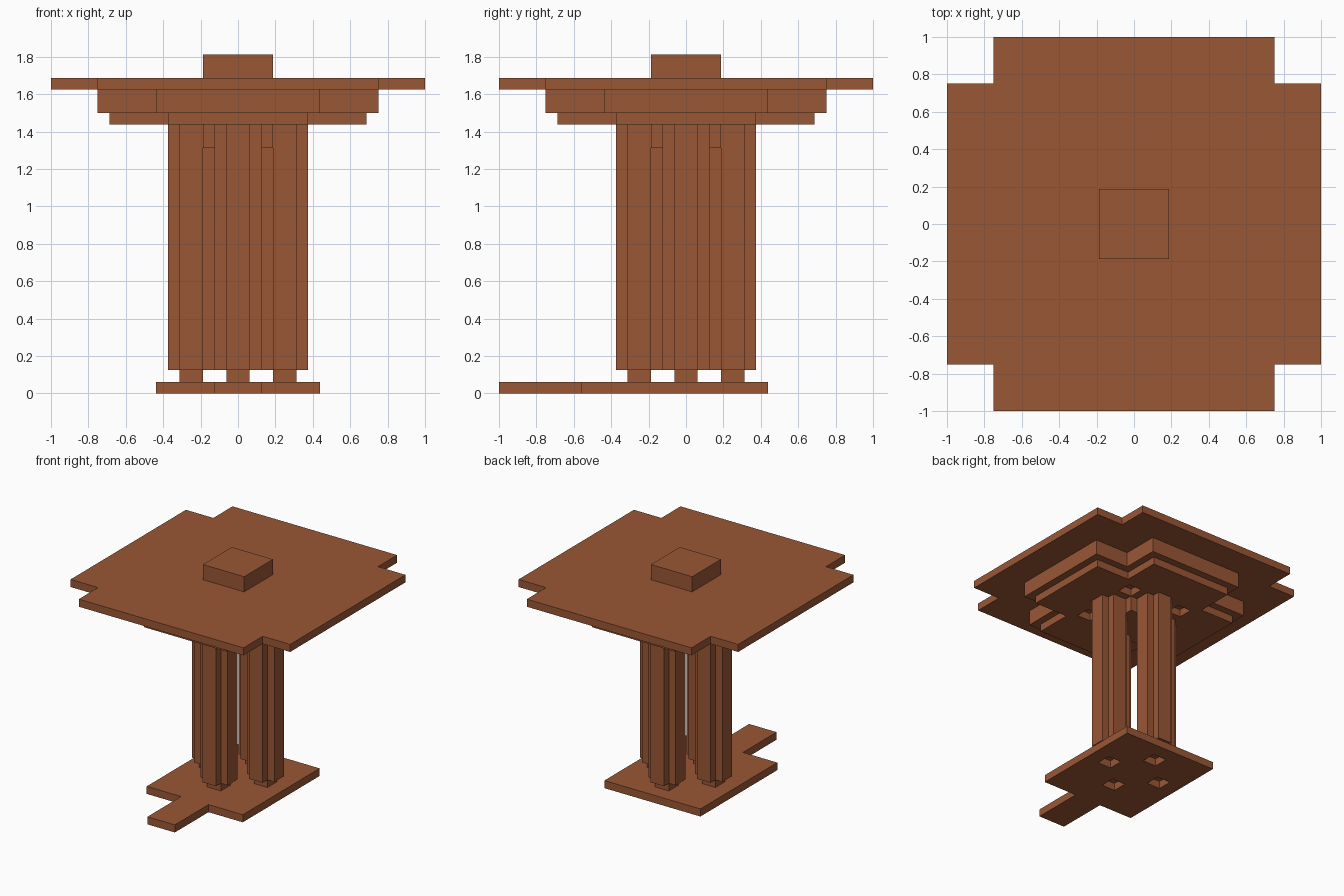
import bpy
import bmesh

old = bpy.data.objects.get("Cube")
if old:
    bpy.data.objects.remove(old, do_unlink=True)

U = 1 / 16  # building grid step

brown = bpy.data.materials.new("warm_brown")
brown.use_nodes = True
colour = (0.322, 0.096, 0.037, 1)
brown.diffuse_color = colour
brown.node_tree.nodes["Principled BSDF"].inputs["Base Color"].default_value = colour


def rect(x0, x1, y0, y1):
    return [(x0, y0), (x1, y0), (x1, y1), (x0, y1)]


def square(cx, cy, h):
    return rect(cx - h, cx + h, cy - h, cy + h)


def cross(long, short, cx=0, cy=0):
    """Plus-shaped outline: arms reach long, half as wide as short."""
    quarter = [(long, -short), (long, short), (short, short)]
    pts = []
    for _ in range(4):
        pts += quarter
        quarter = [(-y, x) for x, y in quarter]
    return [(cx + x, cy + y) for x, y in pts]


def slab(name, outline, z0, z1, holes=()):
    """Extrude an outline, with optional holes, between two heights in grid steps."""
    curve = bpy.data.curves.new(name, "CURVE")
    curve.dimensions = "2D"
    curve.fill_mode = "BOTH"
    curve.extrude = (z1 - z0) * U / 2
    for loop in [outline, *holes]:
        spline = curve.splines.new("POLY")
        spline.points.add(len(loop) - 1)
        for point, (x, y) in zip(spline.points, loop):
            point.co = (x * U, y * U, 0, 1)
        spline.use_cyclic_u = True
    temp = bpy.data.objects.new(name + "_curve", curve)
    bpy.context.collection.objects.link(temp)
    bpy.context.view_layer.update()
    graph = bpy.context.evaluated_depsgraph_get()
    mesh = bpy.data.meshes.new_from_object(temp.evaluated_get(graph))
    bpy.data.objects.remove(temp, do_unlink=True)
    bpy.data.curves.remove(curve)

    # Weld the walls to the caps and shade flat
    bm = bmesh.new()
    bm.from_mesh(mesh)
    bmesh.ops.remove_doubles(bm, verts=bm.verts, dist=1e-4)
    bmesh.ops.recalc_face_normals(bm, faces=bm.faces)
    bmesh.ops.translate(bm, verts=bm.verts, vec=(0, 0, (z0 + z1) * U / 2))
    for face in bm.faces:
        face.smooth = False
        face.material_index = 0
    bm.to_mesh(mesh)
    bm.free()
    mesh.materials.clear()
    mesh.materials.append(brown)
    obj = bpy.data.objects.new(name, mesh)
    bpy.context.collection.objects.link(obj)
    return obj


# Positions of the four legs, and of the four sockets between them
legs = {"right": (-4, 0), "left": (4, 0), "front": (0, -4), "back": (0, 4)}
sockets = [(x, y) for x in (-4, 4) for y in (-4, 4)]

# Base with a tongue at the front and a hole under each leg
base = [(-7, -9), (-2, -9), (-2, -16), (2, -16), (2, -9), (7, -9), (7, 7), (-7, 7)]
slab("base", base, 0, 1, [square(x, y, 1) for x, y in legs.values()])

# Legs: square foot below a plus-shaped column
for side, (x, y) in legs.items():
    slab(side + "_foot", square(x, y, 1), 1, 2)
    slab(side + "_column", cross(2, 1, x, y), 2, 23)

# Stepped supports under the top
slab("lower_support", cross(11, 6), 23, 24, [square(x, y, 1) for x, y in sockets])
slab("upper_support", cross(12, 7), 24, 26)

# Table top with notched corners, and the centre block through it
slab("table_top", cross(16, 12), 26, 27)
slab("centre_block", square(0, 0, 3), 21, 29)
